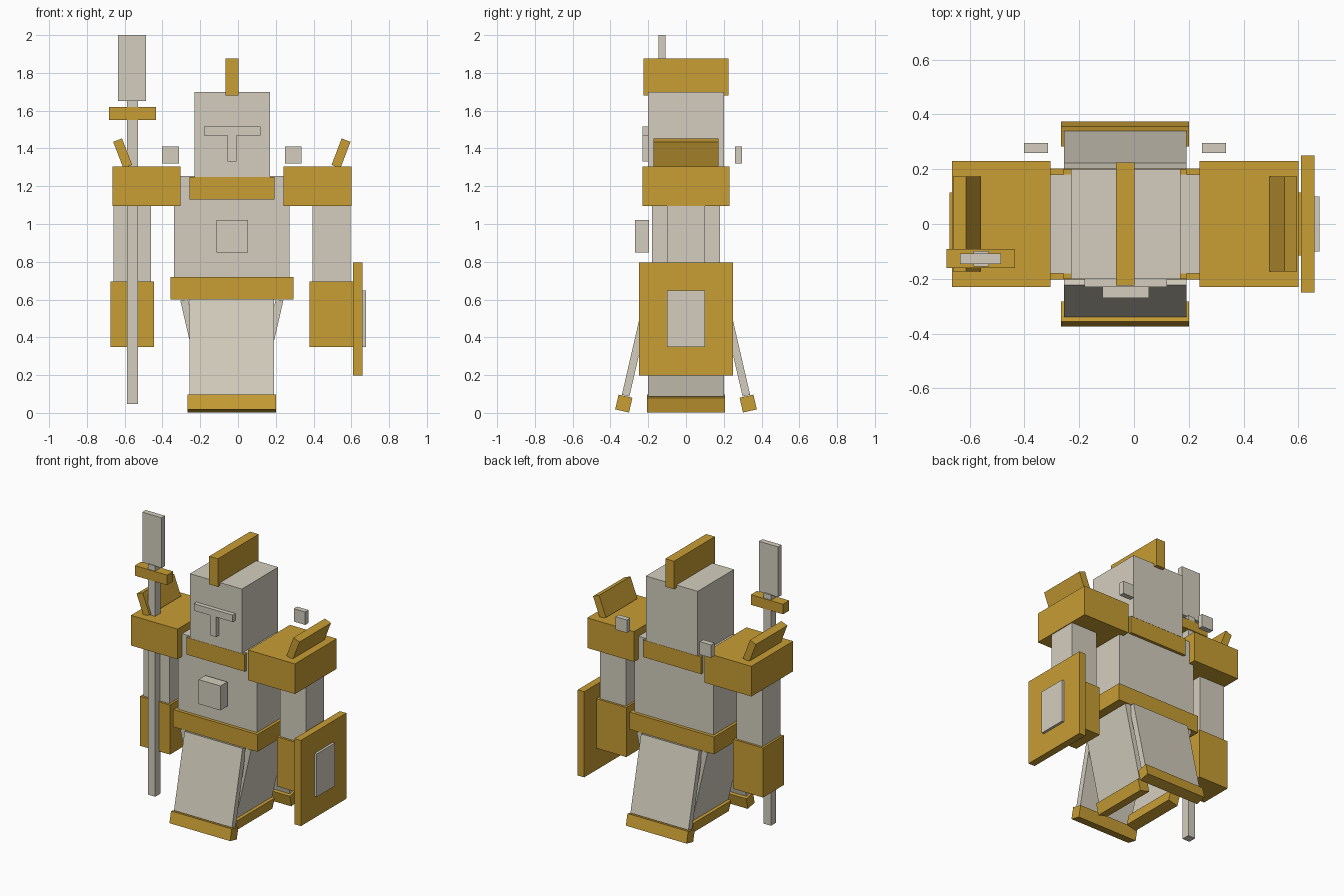
import bpy
from math import radians, sin, cos

cube = bpy.data.objects.get("Cube")
if cube:
    bpy.data.objects.remove(cube, do_unlink=True)


def material(name, rgb):
    mat = bpy.data.materials.new(name)
    mat.use_nodes = True
    color = (*rgb, 1)
    mat.diffuse_color = color
    mat.node_tree.nodes["Principled BSDF"].inputs["Base Color"].default_value = color
    return mat


STONE = material("pale stone", (0.658, 0.617, 0.515))
GOLD = material("antique gold", (0.578, 0.337, 0.034))
MID = -0.0325  # body centre line


def block(name, mat, center, size, rot=(0, 0, 0)):
    """Box given by its centre and full size."""
    bpy.ops.mesh.primitive_cube_add(size=1)
    ob = bpy.context.object
    ob.name = ob.data.name = name
    ob.scale = size
    bpy.ops.object.transform_apply(location=False, rotation=False, scale=True)
    ob.location = center
    ob.rotation_euler = rot
    ob.data.materials.append(mat)
    return ob


def span(name, mat, x, y, z):
    """Box given by its limits along each axis."""
    lims = (x, y, z)
    return block(name, mat, [(a + b) / 2 for a, b in lims], [b - a for a, b in lims])


# Head and crest
span("head", STONE, (-0.23, 0.17), (-0.2, 0.2), (1.25, 1.7))
span("crest", GOLD, (-0.065, 0.002), (-0.225, 0.225), (1.68, 1.875))
span("visor_slit", STONE, (-0.18, 0.12), (-0.23, -0.2), (1.468, 1.516))
span("visor_nose", STONE, (-0.056, -0.008), (-0.23, -0.2), (1.33, 1.468))

# Torso
span("torso", STONE, (-0.338, 0.272), (-0.18, 0.18), (0.7, 1.254))
span("collar", GOLD, (-0.257, 0.192), (-0.2, 0.2), (1.13, 1.249))
span("belt", GOLD, (-0.358, 0.293), (-0.203, 0.203), (0.6, 0.72))
span("chest_block", STONE, (-0.115, 0.054), (-0.27, -0.195), (0.85, 1.02))

# Arms, shoulders and back studs, one per side
for side, s in (("left", 1), ("right", -1)):
    x = MID + s * 0.4525
    block(side + "_shoulder", GOLD, (x, 0, 1.2), (0.36, 0.46, 0.21))
    block(side + "_shoulder_fin", GOLD, (MID + s * 0.578, 0, 1.374),
          (0.05, 0.346, 0.15), (0, s * radians(21), 0))
    arm_x = MID + s * 0.527
    block(side + "_upper_arm", STONE, (arm_x, 0, 0.89), (0.2, 0.2, 0.42))
    block(side + "_forearm", GOLD, (arm_x, 0, 0.522), (0.23, 0.23, 0.345))
    block(side + "_back_stud", STONE, (MID + s * 0.325, 0.278, 1.364), (0.088, 0.037, 0.09))

# Hanging skirt panels: front and back flare out, the sides slope in
TILT = radians(13)
PANEL, HEM = 0.52, 0.3035
for name, s in (("back", 1), ("front", -1)):
    rot = (s * TILT, 0, 0)
    block(name + "_skirt", STONE, (MID, s * 0.261, 0.345), (0.447, 0.041, PANEL), rot)
    block(name + "_skirt_hem", GOLD,
          (MID, s * (0.261 + HEM * sin(TILT)), 0.345 - HEM * cos(TILT)),
          (0.468, 0.075, 0.08), rot)
for name, s in (("left", 1), ("right", -1)):
    rot = (0, s * TILT, 0)
    block(name + "_skirt", STONE, (MID + s * 0.194, 0, 0.345), (0.041, 0.4, PANEL), rot)
    block(name + "_skirt_hem", GOLD,
          (MID + s * (0.194 - HEM * sin(TILT)), 0, 0.345 - HEM * cos(TILT)),
          (0.075, 0.412, 0.08), rot)

# Shield on the left arm
span("shield", GOLD, (0.61, 0.66), (-0.25, 0.25), (0.198, 0.795))
span("shield_boss", STONE, (0.66, 0.677), (-0.1, 0.1), (0.348, 0.648))

# Polearm in front of the right arm
span("polearm_shaft", STONE, (-0.587, -0.53), (-0.155, -0.098), (0.048, 1.655))
span("polearm_guard", GOLD, (-0.684, -0.435), (-0.16, -0.092), (1.55, 1.62))
span("polearm_blade", STONE, (-0.635, -0.486), (-0.146, -0.108), (1.65, 2.0))
